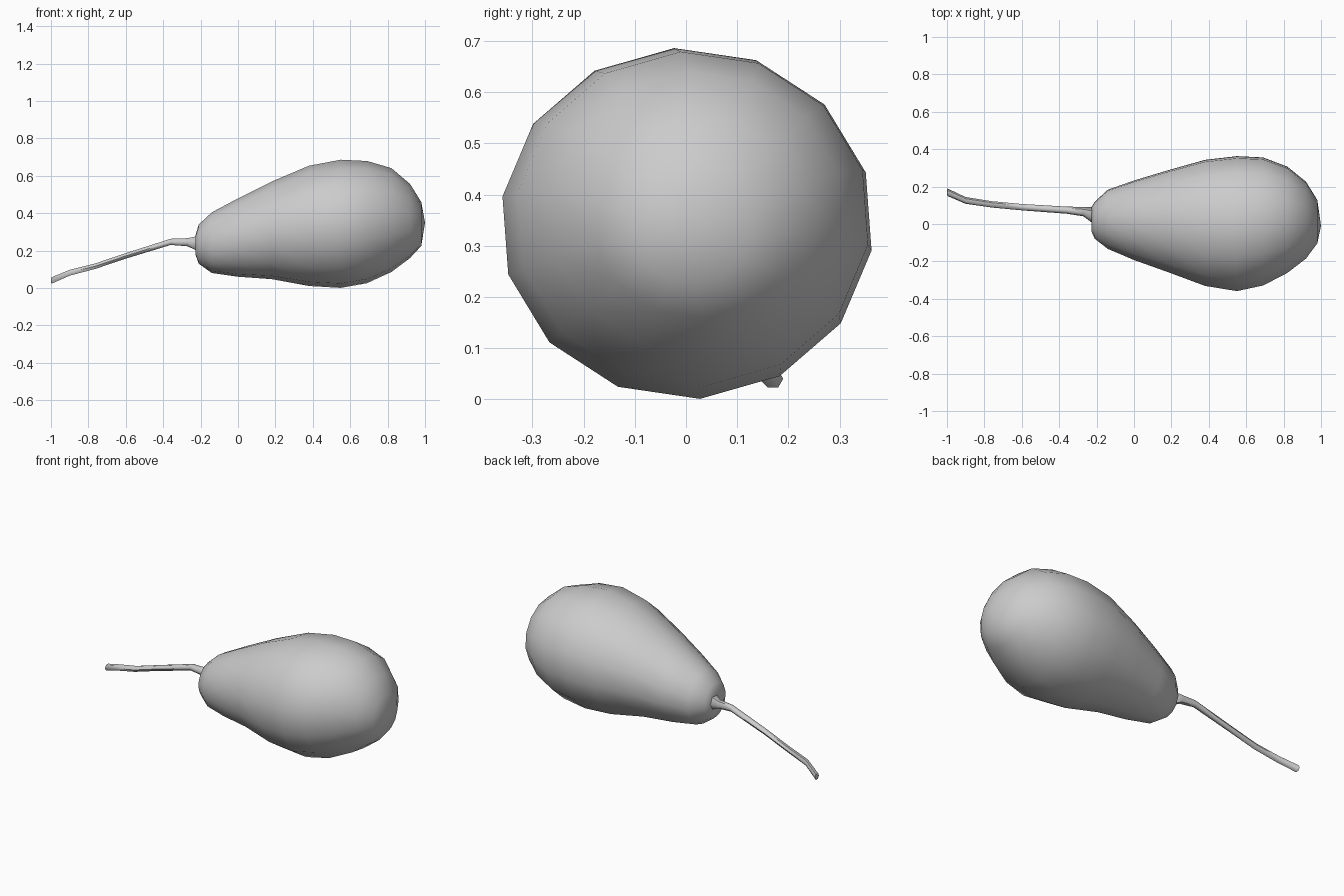
import bpy, bmesh, math

cube = bpy.data.objects.get("Cube")
if cube:
    bpy.data.objects.remove(cube)

grey = bpy.data.materials.new("plain grey")
grey.use_nodes = True
colour = (0.6, 0.6, 0.6, 1)
grey.diffuse_color = colour
grey.node_tree.nodes["Principled BSDF"].inputs["Base Color"].default_value = colour


def loft(name, rings, start, end, sides, phase):
    """Skin rings of (x, y min, y max, z min, z max) between two end points."""
    bm = bmesh.new()
    loops = []
    for x, y0, y1, z0, z1 in rings:
        loop = []
        for i in range(sides):
            a = phase + math.tau * i / sides
            loop.append(bm.verts.new((x, (y0 + y1) / 2 + (y1 - y0) / 2 * math.cos(a),
                                      (z0 + z1) / 2 + (z1 - z0) / 2 * math.sin(a))))
        loops.append(loop)
    poles = bm.verts.new(start), bm.verts.new(end)
    for i in range(sides):
        j = (i + 1) % sides
        for a, b in zip(loops, loops[1:]):
            bm.faces.new((a[i], a[j], b[j], b[i]))
        bm.faces.new((poles[0], loops[0][j], loops[0][i]))
        bm.faces.new((poles[1], loops[-1][i], loops[-1][j]))
    bmesh.ops.recalc_face_normals(bm, faces=bm.faces)
    mesh = bpy.data.meshes.new(name)
    bm.to_mesh(mesh)
    bm.free()
    mesh.materials.append(grey)
    obj = bpy.data.objects.new(name, mesh)
    bpy.context.collection.objects.link(obj)
    bpy.ops.object.select_all(action='DESELECT')
    obj.select_set(True)
    bpy.context.view_layer.objects.active = obj
    bpy.ops.object.shade_smooth_by_angle(angle=math.radians(60))
    return obj


# Pear body, from the narrow neck to the round base
body_rings = [
    (-0.228, -0.04, 0.09, 0.18, 0.28),
    (-0.21, -0.08, 0.12, 0.13, 0.34),
    (-0.14, -0.135, 0.185, 0.08, 0.405),
    (0.0, -0.195, 0.235, 0.06, 0.48),
    (0.18, -0.26, 0.29, 0.047, 0.57),
    (0.38, -0.335, 0.347, 0.01, 0.655),
    (0.55, -0.363, 0.367, 0.0, 0.687),
    (0.69, -0.333, 0.36, 0.025, 0.68),
    (0.82, -0.265, 0.31, 0.085, 0.642),
    (0.92, -0.187, 0.228, 0.16, 0.557),
    (0.98, -0.105, 0.13, 0.225, 0.46),
]
loft("pear_body", body_rings, (-0.222, 0.03, 0.235), (1.0, -0.01, 0.35),
     14, math.radians(-86))

# Thin bent stem, flared where it meets the body: x, y, z, radius
stem_path = [
    (-0.998, 0.17, 0.04, 0.02),
    (-0.9, 0.126, 0.082, 0.018),
    (-0.76, 0.105, 0.118, 0.017),
    (-0.6, 0.09, 0.172, 0.017),
    (-0.36, 0.074, 0.247, 0.019),
    (-0.27, 0.066, 0.245, 0.025),
    (-0.215, 0.045, 0.238, 0.046),
]
stem_rings = [(x, y - r, y + r, z - r, z + r) for x, y, z, r in stem_path]
loft("stem", stem_rings, (-1.0, 0.17, 0.04), (-0.18, 0.04, 0.238), 6, 0)
